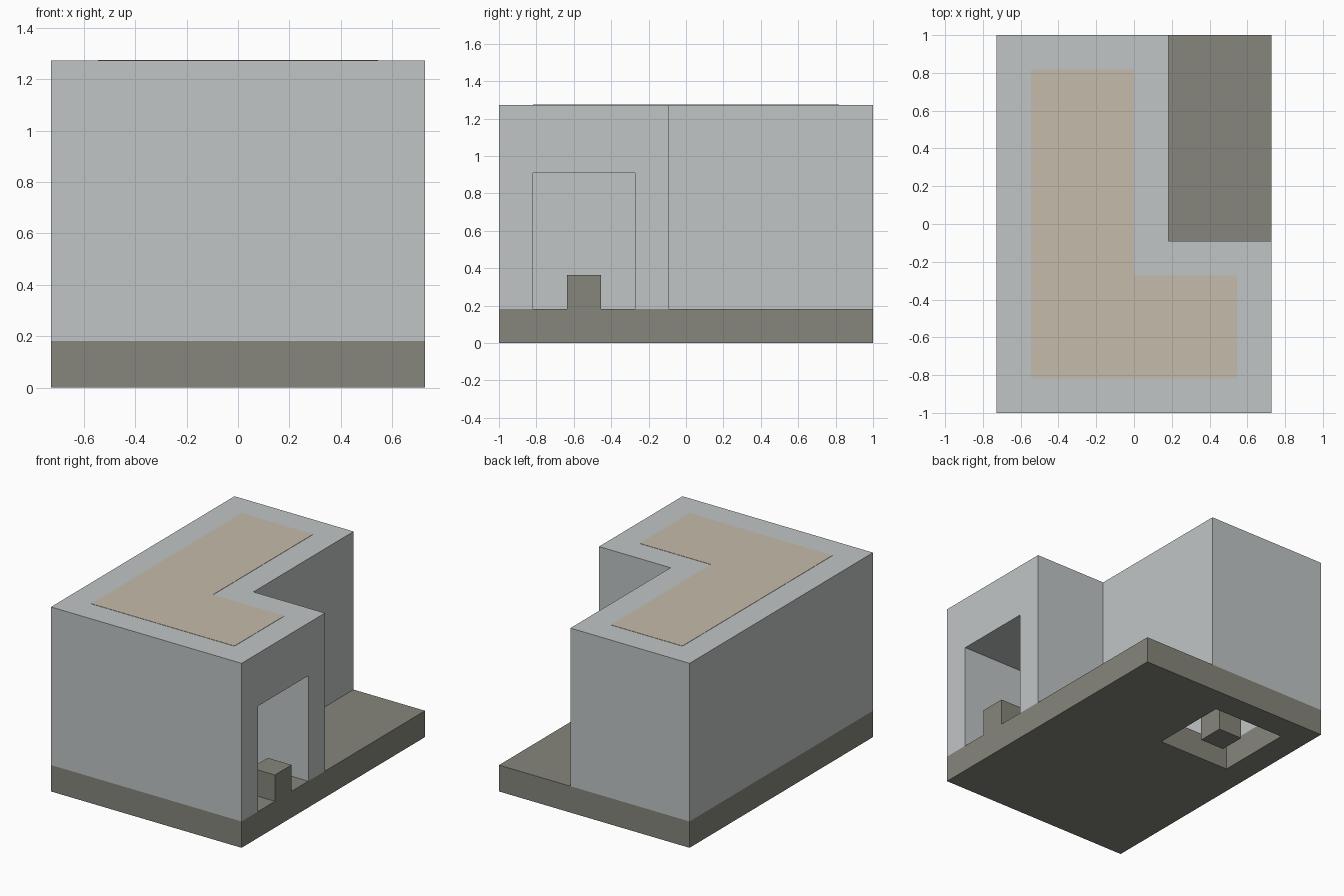
import bpy
import bmesh

if "Cube" in bpy.data.objects:
    bpy.data.objects.remove(bpy.data.objects["Cube"], do_unlink=True)

U = 1 / 11                      # layout module
X, Y = 8 * U, 11 * U            # half width and half depth
FLOOR, CEILING, ROOF = 2 * U, 10 * U, 14 * U


def material(name, rgb):
    m = bpy.data.materials.new(name)
    m.use_nodes = True
    m.diffuse_color = (*rgb, 1)
    bsdf = m.node_tree.nodes["Principled BSDF"]
    bsdf.inputs["Base Color"].default_value = (*rgb, 1)
    bsdf.inputs["Roughness"].default_value = 0.8
    return m


grey = material("light grey", (0.53, 0.56, 0.56))
olive = material("olive grey", (0.24, 0.24, 0.20))
tan = material("tan", (0.56, 0.50, 0.40))


def prism(name, outline, z0, z1, mat, rounding=0):
    """Extrude a plan outline, optionally rounding its convex corners."""
    bm = bmesh.new()
    face = bm.faces.new([bm.verts.new((x, y, z0)) for x, y in outline])
    if rounding:
        convex = [l.vert for l in face.loops if l.is_convex]
        bmesh.ops.bevel(bm, geom=convex, offset=rounding, segments=4,
                        profile=0.5, affect='VERTICES')
    top = bmesh.ops.extrude_face_region(bm, geom=bm.faces[:])["geom"]
    moved = [v for v in top if isinstance(v, bmesh.types.BMVert)]
    bmesh.ops.translate(bm, verts=moved, vec=(0, 0, z1 - z0))
    bmesh.ops.recalc_face_normals(bm, faces=bm.faces[:])
    mesh = bpy.data.meshes.new(name)
    bm.to_mesh(mesh)
    bm.free()
    mesh.materials.append(mat)
    obj = bpy.data.objects.new(name, mesh)
    bpy.context.collection.objects.link(obj)
    return obj


def rect(x0, x1, y0, y1):
    return [(x0, y0), (x1, y0), (x1, y1), (x0, y1)]


def ell(x0, x1, y0, y1, inner_x, inner_y):
    return [(x0, y0), (x1, y0), (x1, inner_y), (inner_x, inner_y),
            (inner_x, y1), (x0, y1)]


def cut(obj, cutter):
    mod = obj.modifiers.new("cut", 'BOOLEAN')
    mod.operation, mod.solver, mod.object = 'DIFFERENCE', 'EXACT', cutter
    bpy.context.view_layer.objects.active = obj
    bpy.ops.object.modifier_apply(modifier=mod.name)
    bpy.data.objects.remove(cutter, do_unlink=True)


# Base slab with a square shaft through the floor
base = prism("base_slab", rect(-X, X, -Y, Y), 0, FLOOR, olive)
cut(base, prism("shaft_cutter", rect(-6 * U, 0, 3 * U, 9 * U), -U, 3 * U, olive))

# L-shaped building, hollowed by a passage that turns from doorway to shaft
building = prism("building", ell(-X, X, -Y, Y, 2 * U, -U), FLOOR, ROOF, grey)
cut(building, prism("passage_cutter",
                    ell(-6 * U, X + U, -9 * U, 9 * U, 0, -3 * U),
                    U, CEILING, grey))

# Small blocks centred in the doorway and in the shaft
prism("doorway_block", rect(6 * U, X, -7 * U, -5 * U), FLOOR, 4 * U, olive)
prism("shaft_block", rect(-4 * U, -2 * U, 5 * U, 7 * U), 0, FLOOR, olive)

# Painted roof panel
prism("roof_panel", ell(-6 * U, 6 * U, -9 * U, 9 * U, 0, -3 * U),
      ROOF - 0.002, ROOF + 0.002, tan, rounding=0.03)
